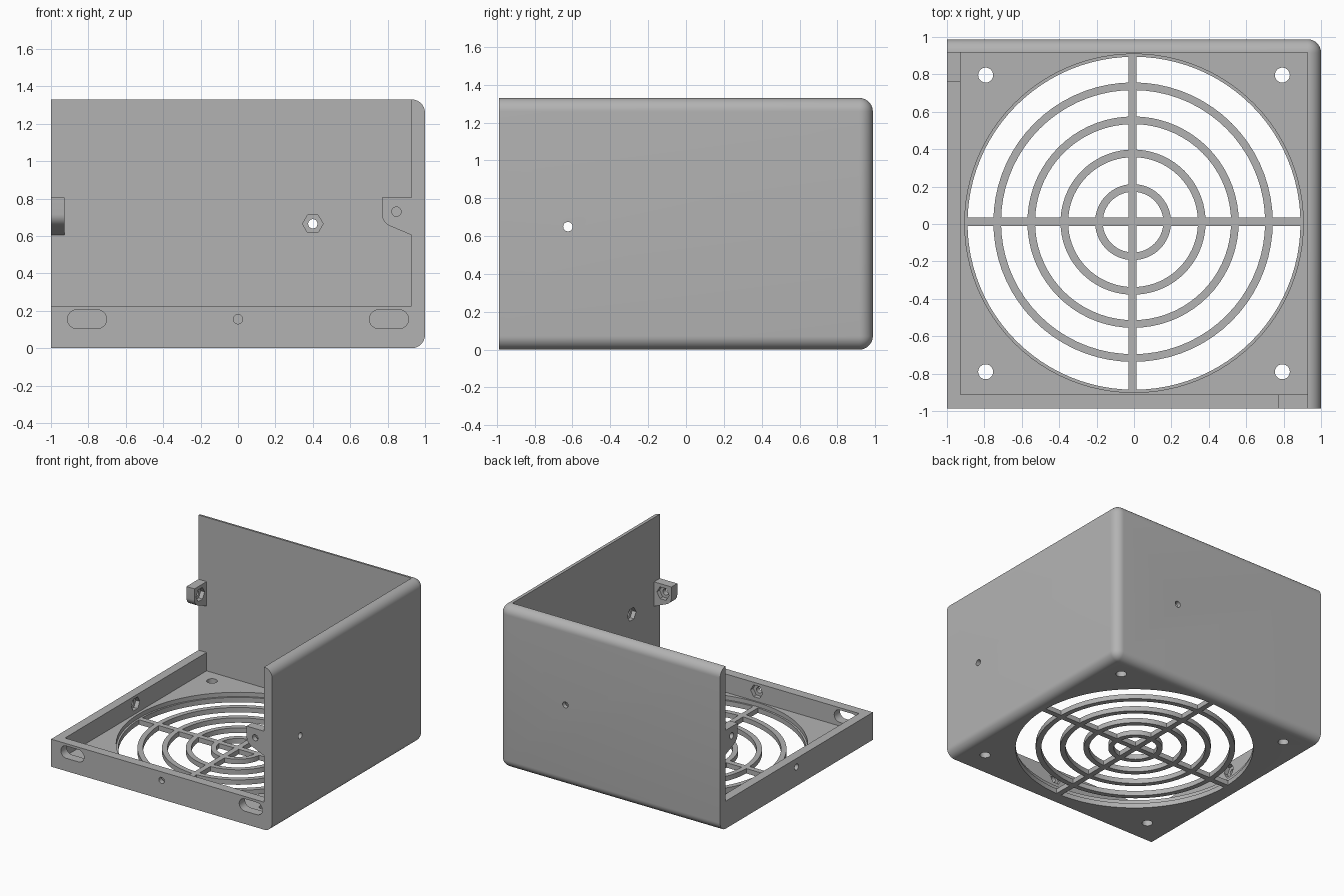
import bpy, bmesh, math
from mathutils import Matrix, Vector

if "Cube" in bpy.data.objects:
    bpy.data.objects.remove(bpy.data.objects["Cube"])

W, D, H = 1.0, 0.9875, 1.33      # half width, half depth, height
T = 0.075                        # wall thickness
XI, YB, YF = 0.927, 0.918, -0.912  # inner faces: sides, back, front lip
LIP = 0.225

grey = bpy.data.materials.new("light grey plastic")
grey.diffuse_color = (0.45, 0.45, 0.45, 1)
grey.use_nodes = True
grey.node_tree.nodes["Principled BSDF"].inputs["Base Color"].default_value = grey.diffuse_color


def make(name, bm):
    bmesh.ops.recalc_face_normals(bm, faces=bm.faces)
    me = bpy.data.meshes.new(name)
    bm.to_mesh(me)
    bm.free()
    ob = bpy.data.objects.new(name, me)
    bpy.context.collection.objects.link(ob)
    me.materials.append(grey)
    return ob


def box(name, lo, hi):
    bm = bmesh.new()
    lo, hi = Vector(lo), Vector(hi)
    s = hi - lo
    bmesh.ops.create_cube(bm, size=1, matrix=Matrix.Translation((lo + hi) / 2)
                          @ Matrix.Diagonal((s.x, s.y, s.z, 1)))
    return make(name, bm)


def prism(name, pts, place, a, b):
    """Extrude a flat outline from depth a to b; place(u, v, d) gives x, y, z."""
    bm = bmesh.new()
    face = bm.faces.new([bm.verts.new(place(u, v, a)) for u, v in pts])
    new = bmesh.ops.extrude_face_region(bm, geom=[face])["geom"]
    shift = Vector(place(0, 0, b)) - Vector(place(0, 0, a))
    bmesh.ops.translate(bm, vec=shift, verts=[v for v in new if isinstance(v, bmesh.types.BMVert)])
    return make(name, bm)


def circle(u, v, r, n=32):
    return [(u + r * math.cos(2 * math.pi * i / n), v + r * math.sin(2 * math.pi * i / n))
            for i in range(n)]


def slot(u, v, half, r, n=12):
    arc = [-math.pi / 2 + math.pi * i / n for i in range(n + 1)]
    right = [(u + half - r + r * math.cos(t), v + r * math.sin(t)) for t in arc]
    return right + [(2 * u - a, 2 * v - b) for a, b in right]


def along_x(u, v, d): return (d, u, v)
def along_y(u, v, d): return (u, d, v)
def along_z(u, v, d): return (u, v, d)


def combine(ob, other, op="DIFFERENCE"):
    m = ob.modifiers.new("bool", "BOOLEAN")
    m.operation, m.solver, m.object = op, "EXACT", other
    bpy.context.view_layer.objects.active = ob
    bpy.ops.object.modifier_apply(modifier=m.name)
    bpy.data.objects.remove(other)


def screw(ob, place, u, v, outer, inner, pocket):
    """Screw hole from outer to inner face, with a hexagonal nut pocket on the inside."""
    e = 0.02 if inner > outer else -0.02
    combine(ob, prism("hole", circle(u, v, 0.025, 24), place, outer - e, inner + e))
    combine(ob, prism("nut", circle(u, v, 0.055, 6), place, inner - e / 0.02 * pocket, inner + e))


# Housing: solid block rounded on the right and back edges, then hollowed
housing = box("housing", (-W, -D, 0), (W, D, H))
bm = bmesh.new()
bm.from_mesh(housing.data)


def rounded(e):
    a, b = (v.co for v in e.verts)
    right, back = (a.x > 0 and b.x > 0), (a.y > 0 and b.y > 0)
    return (right and back) or ((right or back) and abs(a.z - b.z) < 0.01)


bmesh.ops.bevel(bm, geom=[e for e in bm.edges if rounded(e)], offset=0.072,
                segments=10, profile=0.5, affect="EDGES")
bm.to_mesh(housing.data)
bm.free()
combine(housing, box("upper_cavity", (-1.2, -1.2, LIP), (XI, YB, 1.5)))
combine(housing, box("lower_cavity", (-XI, YF, T), (XI, YB, 0.5)))

# Stepped fan opening and corner mounting holes
combine(housing, prism("opening", circle(0, 0.004, 0.89, 96), along_z, -0.1, 0.2))
combine(housing, prism("step", circle(0, 0.004, 0.905, 96), along_z, 0.04, 0.2))
for sx in (-1, 1):
    for sy in (-1, 1):
        combine(housing, prism("mount", circle(sx * 0.793, sy * 0.793 + 0.003, 0.04),
                               along_z, -0.1, 0.2))
    # Cable slots in the front lip
    combine(housing, prism("slot", slot(sx * 0.807, 0.155, 0.105, 0.05), along_y, -1.1, -0.9))

# Screw holes with nut pockets in the lips and walls
screw(housing, along_y, 0, 0.155, -D, YF, 0.035)
screw(housing, along_x, 0, 0.155, -W, -XI, 0.035)
screw(housing, along_y, 0.40, 0.665, D, YB, 0.035)
screw(housing, along_x, -0.624, 0.65, W, XI, 0.035)

# Mounting tabs at the free ends of the two tall walls
curve = [(0.77 + 0.08 * (1 - math.cos(t)), 0.715 - 0.07 * math.sin(t))
         for t in [math.radians(60) * i / 6 for i in range(7)]]


def tab(name, place, end, outer, inner):
    k = end - XI
    pts = [(end, 0.805), (0.77 + k, 0.805)] + [(u + k, v) for u, v in curve] + [(end, 0.605)]
    ob = prism(name, pts, place, outer, inner)
    screw(ob, place, 0.847 + k, 0.73, outer, inner, 0.035)
    return ob


front_tab = tab("front_tab", along_y, XI, -D, YF)
left_tab = tab("left_tab", along_x, YB, -W, -XI)

# Fan grille: crossed bars joined with concentric rings
G = 0.04
cx, cy, hw = -0.008, 0.012, 0.022
grille = box("fan_grille", (-0.895, cy - hw, 0), (0.895, cy + hw, G))
combine(grille, box("bar", (cx - hw, -0.89, 0), (cx + hw, 0.898, G)), "UNION")
for r in (0.203, 0.388, 0.565, 0.747):
    ring = prism("ring", circle(-0.005, 0.01, r, 72), along_z, 0, G)
    combine(ring, prism("core", circle(-0.005, 0.01, r - 0.041, 72), along_z, -0.1, 0.1))
    combine(grille, ring, "UNION")

# Smooth the rounded surfaces while keeping hard edges
for ob in (housing, front_tab, left_tab, grille):
    bpy.ops.object.select_all(action="DESELECT")
    ob.select_set(True)
    bpy.context.view_layer.objects.active = ob
    bpy.ops.object.shade_smooth_by_angle(angle=math.radians(30))
